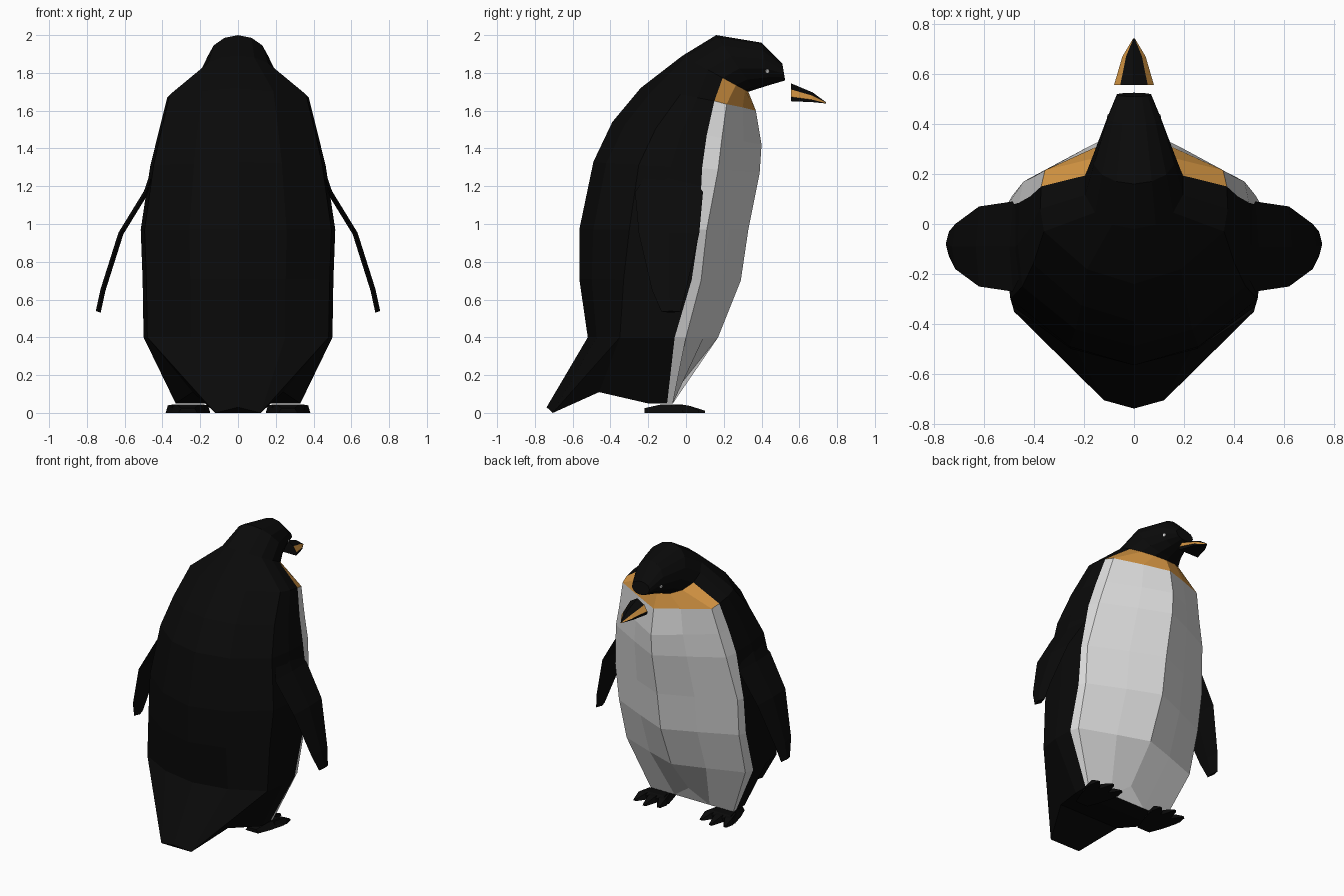
import bpy, bmesh, math
from mathutils import Vector

if "Cube" in bpy.data.objects:
    bpy.data.objects.remove(bpy.data.objects["Cube"])


def material(name, rgb):
    m = bpy.data.materials.new(name)
    m.diffuse_color = (*rgb, 1)
    m.use_nodes = True
    m.node_tree.nodes["Principled BSDF"].inputs["Base Color"].default_value = m.diffuse_color
    return m


BLACK = material("black feathers", (0.003, 0.003, 0.003))
WHITE = material("white belly", (0.72, 0.72, 0.72))
ORANGE = material("orange collar", (0.66, 0.30, 0.055))
MATS = [BLACK, WHITE, ORANGE]


def finish(bm, name):
    bmesh.ops.recalc_face_normals(bm, faces=bm.faces)
    me = bpy.data.meshes.new(name)
    bm.to_mesh(me)
    bm.free()
    for m in MATS:
        me.materials.append(m)
    ob = bpy.data.objects.new(name, me)
    bpy.context.collection.objects.link(ob)
    return ob


def lerp(a, b, t):
    return a + (b - a) * t


def loft(bm, rings, colour=lambda row, col: 0, caps=(True, True)):
    """Join closed rings of equal length; colour gives the material slot."""
    vs = [[bm.verts.new(p) for p in r] for r in rings]
    n = len(vs[0])
    for i in range(len(vs) - 1):
        for j in range(n):
            k = (j + 1) % n
            f = bm.faces.new((vs[i][j], vs[i][k], vs[i + 1][k], vs[i + 1][j]))
            f.material_index = colour(i, j)
    if caps[0]:
        bm.faces.new(vs[0])
    if caps[1]:
        bm.faces.new(vs[-1])
    return vs


def full(half):
    """Close a half ring (front centre to back centre) with its mirror."""
    return half + [(-x, y, z) for x, y, z in half[-2:0:-1]]


# ---- body, tail and head as one lofted skin
def torso(zf, zb, w, yf, ye, yb, yc, yk):
    xy = [(0, yf), (.45 * w, lerp(yf, ye, .45)), (.95 * w, ye), (.99 * w, yb),
          (w, lerp(yb, yc, .5)), (.96 * w, yc), (.5 * w, lerp(yc, yk, .72)), (0, yk)]
    return full([(x, y, lerp(zf, zb, k / 7)) for k, (x, y) in enumerate(xy)])


def oval(front, back, w):
    pts = []
    for k in range(8):
        a = math.pi * k / 7
        t = (1 - math.cos(a)) / 2
        x = w * math.sin(a) if 0 < k < 7 else 0
        pts.append((x, lerp(front[0], back[0], t), lerp(front[1], back[1], t)))
    return full(pts)


base = full([(0, -.03, .15), (.14, -.07, .05), (.33, -.07, .05), (.33, -.10, .05),
             (.33, -.20, .05), (.24, -.46, .11), (.12, -.705, 0), (0, -.738, .03)])
rings = [base,
         torso(.40, .40, .500, .17, .00, -.06, -.35, -.52),
         torso(.70, .71, .505, .29, .08, .03, -.33, -.565),
         torso(.97, .97, .515, .33, .11, .07, -.30, -.565),
         torso(1.27, 1.33, .465, .39, .17, .085, -.25, -.49),
         torso(1.42, 1.54, .420, .40, .19, .11, -.16, -.39),
         torso(1.60, 1.72, .375, .37, .215, .15, -.03, -.24),
         oval((.33, 1.70), (-.02, 1.89), .20),
         oval((.36, 1.71), (.16, 2.0), .165),
         oval((.44, 1.735), (.40, 1.96), .11),
         oval((.525, 1.76), (.51, 1.85), .07)]


def body_colour(row, col):
    if col in (0, 1, 2, 11, 12, 13) and row < 7:
        return 2 if row == 6 else 1
    return 0


bm = bmesh.new()
vs = loft(bm, rings, body_colour, (False, True))
# underside, strip by strip
b = vs[0]
for k in range(7):
    loop = [b[k], b[k + 1], b[(13 - k) % 14], b[(14 - k) % 14]]
    f = bm.faces.new(list(dict.fromkeys(loop)))
    f.material_index = 1 if k == 0 else 0
# crease running from the hips to the tail tip
bm.faces.ensure_lookup_table()
for hip, tip in ((5, 6), (9, 8)):
    pair = (vs[1][hip], vs[0][tip])
    bmesh.ops.connect_verts(bm, verts=list(pair))
body = finish(bm, "body")
bpy.context.view_layer.update()

# ---- beak: black ridge, orange side band, black lower edge
bm = bmesh.new()


def beak_ring(y, s, top, bottom):
    half = [(0, 1), (.055, .66), (.08, .24), (.078, 0)]
    pts = [(x * s, y, lerp(bottom, top, t)) for x, t in half]
    return pts + [(-x, yy, z) for x, yy, z in pts[:0:-1]]


loft(bm, [beak_ring(.555, 1, 1.745, 1.65), beak_ring(.67, .58, 1.697, 1.645),
          beak_ring(.742, .04, 1.644, 1.638)],
     lambda row, col: 2 if col in (1, 5) else 0)
finish(bm, "beak")

for side, label in ((1, "right"), (-1, "left")):
    # ---- flipper: thin tapered blade, (x, z, rear y, front y)
    bm = bmesh.new()
    blade = []
    for x, z, y0, y1 in ((.43, 1.33, -.16, -.02), (.485, 1.17, -.27, .09),
                         (.62, .95, -.25, .07), (.715, .65, -.18, .00),
                         (.74, .535, -.13, -.03)):
        t = .013
        ym = (y0 + y1) / 2
        blade.append([(side * x, y0, z), (side * (x + t), ym, z + .004),
                      (side * x, y1, z), (side * (x - t), ym, z - .004)])
    loft(bm, blade)
    finish(bm, label + "_flipper")

    # ---- foot: low wedge with three splayed toes
    bm = bmesh.new()
    cx = side * .265

    def slab(x, y, w, z):
        return [(x - w, y, 0), (x + w, y, 0), (x + w * .7, y, z), (x - w * .7, y, z)]

    loft(bm, [slab(cx, -.22, .05, .025), slab(cx, -.13, .085, .045),
              slab(cx, -.02, .115, .045), slab(cx, .01, .11, .03)])
    for d in (-1, 0, 1):
        reach = .10 if d == 0 else .07
        loft(bm, [slab(cx + d * .06, -.08, .03, .044),
                  slab(cx + d * .08, .01, .038, .04),
                  slab(cx + d * .095, reach, .012, .012)])
    finish(bm, label + "_foot")

    # ---- eye: small flat disc resting on the head
    hit, loc, normal, _ = body.ray_cast(Vector((side, .43, 1.81)), Vector((-side, 0, 0)))
    if hit:
        bm = bmesh.new()
        rot = normal.to_track_quat('Z', 'Y').to_matrix().to_4x4()
        rot.translation = loc
        bmesh.ops.create_cone(bm, cap_ends=True, segments=8, radius1=.013,
                              radius2=.010, depth=.009, matrix=rot)
        for f in bm.faces:
            f.material_index = 1
        finish(bm, label + "_eye")
